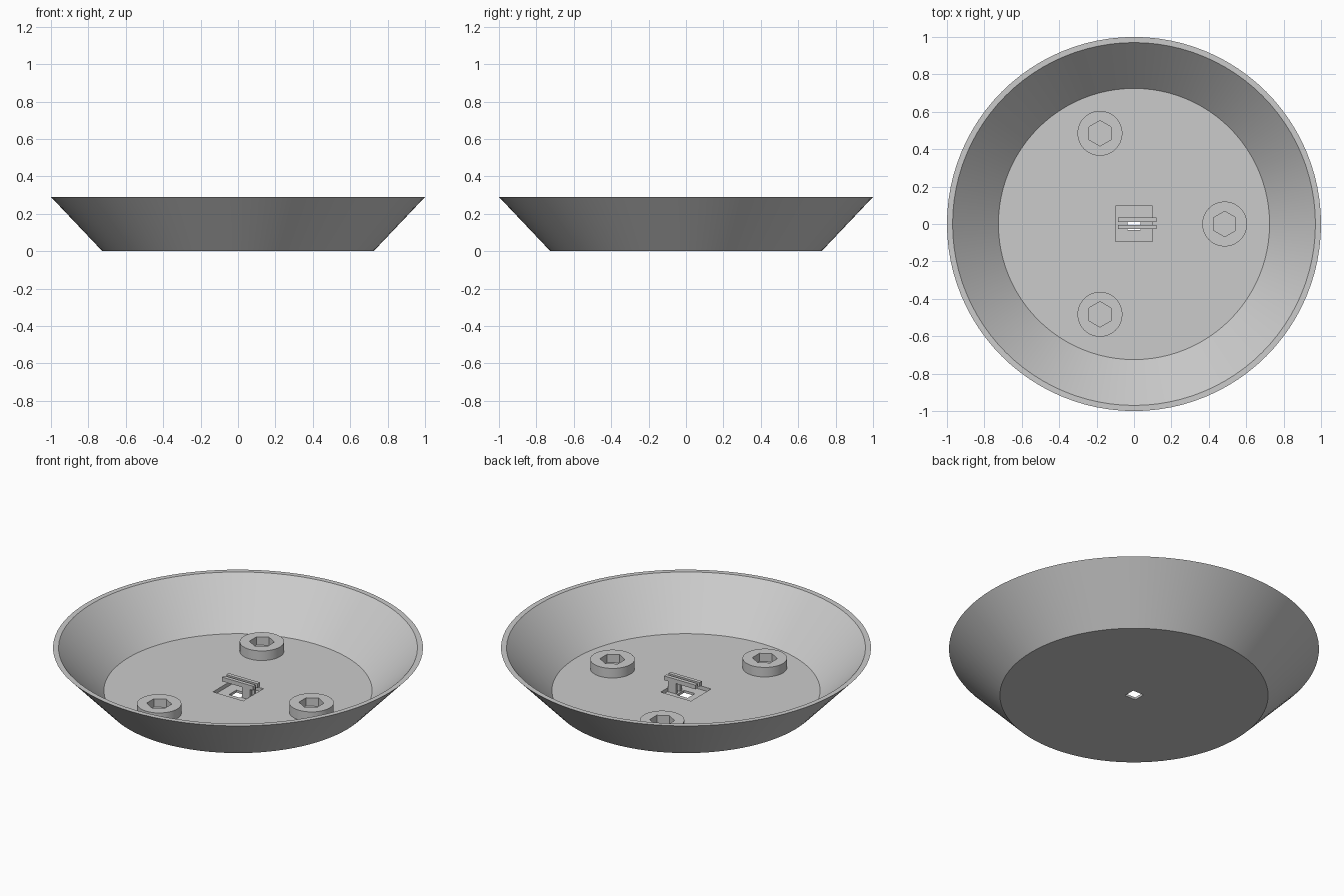
import bpy, bmesh, math
from mathutils import Matrix, Vector

if "Cube" in bpy.data.objects:
    bpy.data.objects.remove(bpy.data.objects["Cube"], do_unlink=True)

FLOOR = 0.036

grey = bpy.data.materials.new("plain grey")
grey.use_nodes = True
colour = (0.6, 0.6, 0.6, 1)
grey.diffuse_color = colour
grey.node_tree.nodes["Principled BSDF"].inputs["Base Color"].default_value = colour


def make_object(name, bm):
    bmesh.ops.recalc_face_normals(bm, faces=bm.faces)
    mesh = bpy.data.meshes.new(name)
    bm.to_mesh(mesh)
    bm.free()
    mesh.materials.append(grey)
    obj = bpy.data.objects.new(name, mesh)
    bpy.context.collection.objects.link(obj)
    return obj


def lathe(name, profile, sides, turn=0.0):
    """Stack rings of (radius, height), closed by flat caps at both ends."""
    bm = bmesh.new()
    rings = []
    for r, z in profile:
        angles = [turn + math.tau * i / sides for i in range(sides)]
        rings.append([bm.verts.new((r * math.cos(a), r * math.sin(a), z)) for a in angles])
    for low, high in zip(rings, rings[1:]):
        for i in range(sides):
            j = (i + 1) % sides
            bm.faces.new((low[i], low[j], high[j], high[i]))
    bm.faces.new(rings[0][::-1])
    bm.faces.new(rings[-1])
    return make_object(name, bm)


def box(name, low, high):
    low, high = Vector(low), Vector(high)
    bm = bmesh.new()
    size = Matrix.Diagonal((high - low).to_4d())
    bmesh.ops.create_cube(bm, size=1, matrix=Matrix.Translation((low + high) / 2) @ size)
    return make_object(name, bm)


def activate(obj):
    bpy.ops.object.select_all(action='DESELECT')
    obj.select_set(True)
    bpy.context.view_layer.objects.active = obj


def cut(obj, cutter):
    cutter.hide_render = True
    mod = obj.modifiers.new("cut", 'BOOLEAN')
    mod.operation = 'DIFFERENCE'
    mod.solver = 'EXACT'
    mod.object = cutter
    activate(obj)
    bpy.ops.object.modifier_apply(modifier=mod.name)
    bpy.data.objects.remove(cutter, do_unlink=True)


def smooth(obj):
    activate(obj)
    bpy.ops.object.shade_smooth_by_angle(angle=math.radians(30))


# Flared dish with a flat floor
dish = lathe("dish", [(0.725, 0), (1, 0.29), (0.97, 0.29), (0.725, FLOOR)], 96)

# Shallow square pocket and the small through hole in its middle
cut(dish, box("pocket_cutter", (-0.1, -0.093, 0.014), (0.1, 0.096, 0.1)))
cut(dish, box("hole_cutter", (-0.036, -0.033, -0.1), (0.036, 0.036, 0.1)))
smooth(dish)

# Three bolt heads with hexagonal sockets
for i, (x, y) in enumerate([(0.485, 0), (-0.182, 0.485), (-0.182, -0.483)]):
    bolt = lathe(f"bolt_head_{i + 1}", [(0.12, FLOOR - 0.01), (0.12, FLOOR + 0.057)], 48)
    socket = lathe("socket_cutter", [(0.068, FLOOR + 0.008), (0.068, 0.2)], 6, math.pi / 6)
    cut(bolt, socket)
    bolt.location = (x, y, 0)
    smooth(bolt)

# Pair of clip bars carried on posts at one end
for side, y0, y1 in [("back", 0.011, 0.034), ("front", -0.028, -0.006)]:
    box(f"{side}_clip_bar", (-0.085, y0, 0.078), (0.12, y1, 0.103))
    box(f"{side}_clip_post", (0.045, y0 + 0.003, 0.01), (0.098, y1 - 0.003, 0.08))
